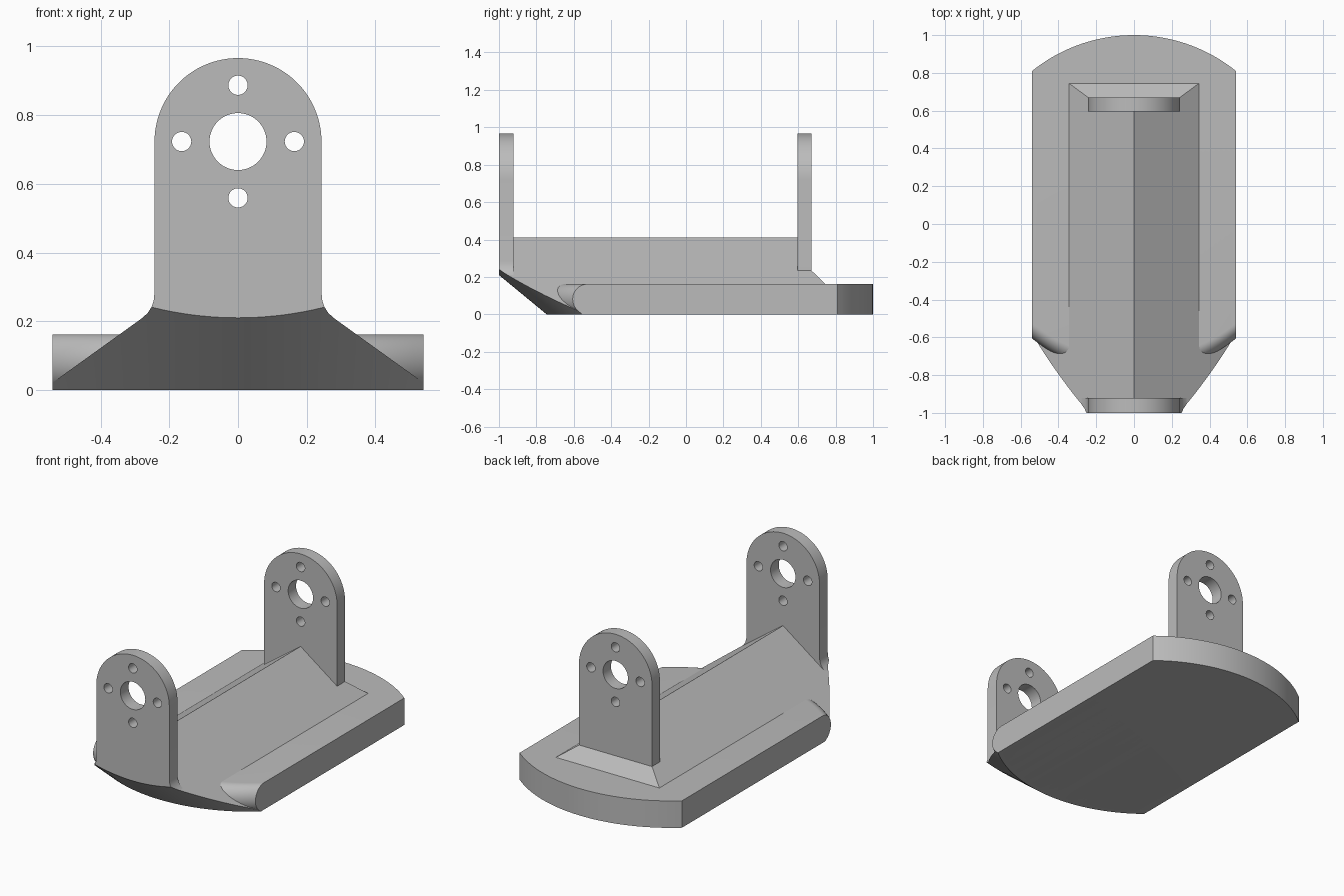
import bpy, bmesh, math
from mathutils import Matrix

cube = bpy.data.objects.get("Cube")
if cube:
    bpy.data.objects.remove(cube, do_unlink=True)

HALF_W, PLATE_Z, RIDGE_Z, SLOPE = 0.54, 0.162, 0.41, 0.72
ARC_R = 0.862
EAR_R, EAR_Z = 0.243, 0.723

grey = bpy.data.materials.new("plain grey")
grey.use_nodes = True
colour = (0.5, 0.5, 0.5, 1)
grey.diffuse_color = colour
grey.node_tree.nodes["Principled BSDF"].inputs["Base Color"].default_value = colour


def sag(x):
    return ARC_R - math.sqrt(ARC_R ** 2 - x * x)


def roof(x):
    return RIDGE_Z - SLOPE * abs(x)


def finish(name, bm):
    bmesh.ops.recalc_face_normals(bm, faces=bm.faces)
    mesh = bpy.data.meshes.new(name)
    bm.to_mesh(mesh)
    bm.free()
    mesh.materials.append(grey)
    ob = bpy.data.objects.new(name, mesh)
    bpy.context.collection.objects.link(ob)
    return ob


def loft(name, rings):
    """Skin matching closed rings and cap both ends."""
    bm = bmesh.new()
    rows = [[bm.verts.new(p) for p in ring] for ring in rings]
    n = len(rows[0])
    for a, b in zip(rows, rows[1:]):
        for i in range(n):
            j = (i + 1) % n
            bm.faces.new((a[i], a[j], b[j], b[i]))
    bm.faces.new(rows[0])
    bm.faces.new(rows[-1][::-1])
    return finish(name, bm)


def prism(name, profile, y0, y1):
    return loft(name, [[(x, y, z) for x, z in profile] for y in (y0, y1)])


def cut(ob, cutter):
    mod = ob.modifiers.new("cut", 'BOOLEAN')
    mod.operation = 'DIFFERENCE'
    mod.solver = 'EXACT'
    mod.object = cutter
    cutter.hide_render = True
    cutter.hide_set(True)


def columns(half, count):
    return [half * (2 * i / count - 1) for i in range(count + 1)]


# Base plate: bowed ends, fully rounded front edge
def plate_ring(x):
    r = PLATE_Z / 2
    front, back = -0.715 + sag(x), 1 - sag(x)
    nose = [(x, front - r * math.sin(t), r - r * math.cos(t))
            for t in [math.pi * i / 20 for i in range(21)]]
    return [(x, back, 0)] + nose + [(x, back, PLATE_Z)]


base_plate = loft("base_plate", [plate_ring(x) for x in columns(HALF_W, 40)])

# Ridged body running under both brackets
ridged_body = prism("ridged_body", [(-HALF_W, 0), (HALF_W, 0), (HALF_W, roof(HALF_W)),
                                    (0, RIDGE_Z), (-HALF_W, roof(HALF_W))], -1, 0.66)
# Keep the low body flanks inside the plate toward the back
# Sloped wedge behind the rear bracket
wide = (RIDGE_Z - PLATE_Z) / SLOPE
bm = bmesh.new()
for s in (-1, 1):
    for p in ((wide, 0.6, PLATE_Z), (wide, 0.745, PLATE_Z), (EAR_R, 0.6, roof(EAR_R)),
              (EAR_R, 0.67, roof(EAR_R)), (wide, 0.6, 0.1), (wide, 0.745, 0.1)):
        bm.verts.new((s * p[0], p[1], p[2]))
bmesh.ops.convex_hull(bm, input=bm.verts)
bmesh.ops.dissolve_limit(bm, angle_limit=0.01, verts=bm.verts, edges=bm.edges)
rear_wedge = finish("rear_wedge", bm)

# Upright brackets with round tops; the front one flares into the body
dome = [(EAR_R * math.cos(t), EAR_Z + EAR_R * math.sin(t))
        for t in [math.pi * i / 48 for i in range(49)]]
flare = [(0.28, 0.15), (0.28, 0.208), (0.262, 0.225), (0.251, 0.243), (0.245, 0.262), (EAR_R, 0.285)]
foot = [(EAR_R, roof(EAR_R))]


def bracket(name, base, y0, y1):
    mirrored = [(-x, z) for x, z in reversed(base)]
    return prism(name, base + dome + mirrored, y0, y1)


front_bracket = bracket("front_bracket", flare, -1, -0.922)
rear_bracket = bracket("rear_bracket", foot, 0.595, 0.67)

# Shaft hole and four screw holes through both brackets
bm = bmesh.new()
holes = [(0, 0, 0.083)] + [(0.164 * a, 0.164 * b, 0.028)
                           for a, b in ((1, 0), (-1, 0), (0, 1), (0, -1))]
for x, z, r in holes:
    place = Matrix.Translation((x, 0, EAR_Z + z)) @ Matrix.Rotation(math.pi / 2, 4, 'X')
    bmesh.ops.create_cone(bm, cap_ends=True, segments=48, radius1=r, radius2=r,
                          depth=3, matrix=place)
hole_cutter = finish("hole_cutter", bm)


# Slanted bowed cutter that undercuts the front
def bow_ring(x):
    a, lean = -0.745 + sag(x), 0.255 / 0.21
    return [(x, a + 0.1 * lean, -0.1), (x, a - 0.5 * lean, 0.5), (x, -2, 0.5), (x, -2, -0.1)]


bow_cutter = loft("bow_cutter", [bow_ring(x) for x in columns(0.648, 48)])

cut(ridged_body, bow_cutter)
cut(front_bracket, bow_cutter)
for ob in (front_bracket, rear_bracket):
    cut(ob, hole_cutter)

# Apply the cuts, drop the cutters, smooth the curved walls
parts = [base_plate, ridged_body, rear_wedge, front_bracket, rear_bracket]
for ob in parts:
    bpy.ops.object.select_all(action='DESELECT')
    ob.select_set(True)
    bpy.context.view_layer.objects.active = ob
    for mod in list(ob.modifiers):
        bpy.ops.object.modifier_apply(modifier=mod.name)
    bpy.ops.object.shade_smooth_by_angle(angle=math.radians(25))
for ob in (hole_cutter, bow_cutter):
    bpy.data.objects.remove(ob, do_unlink=True)
